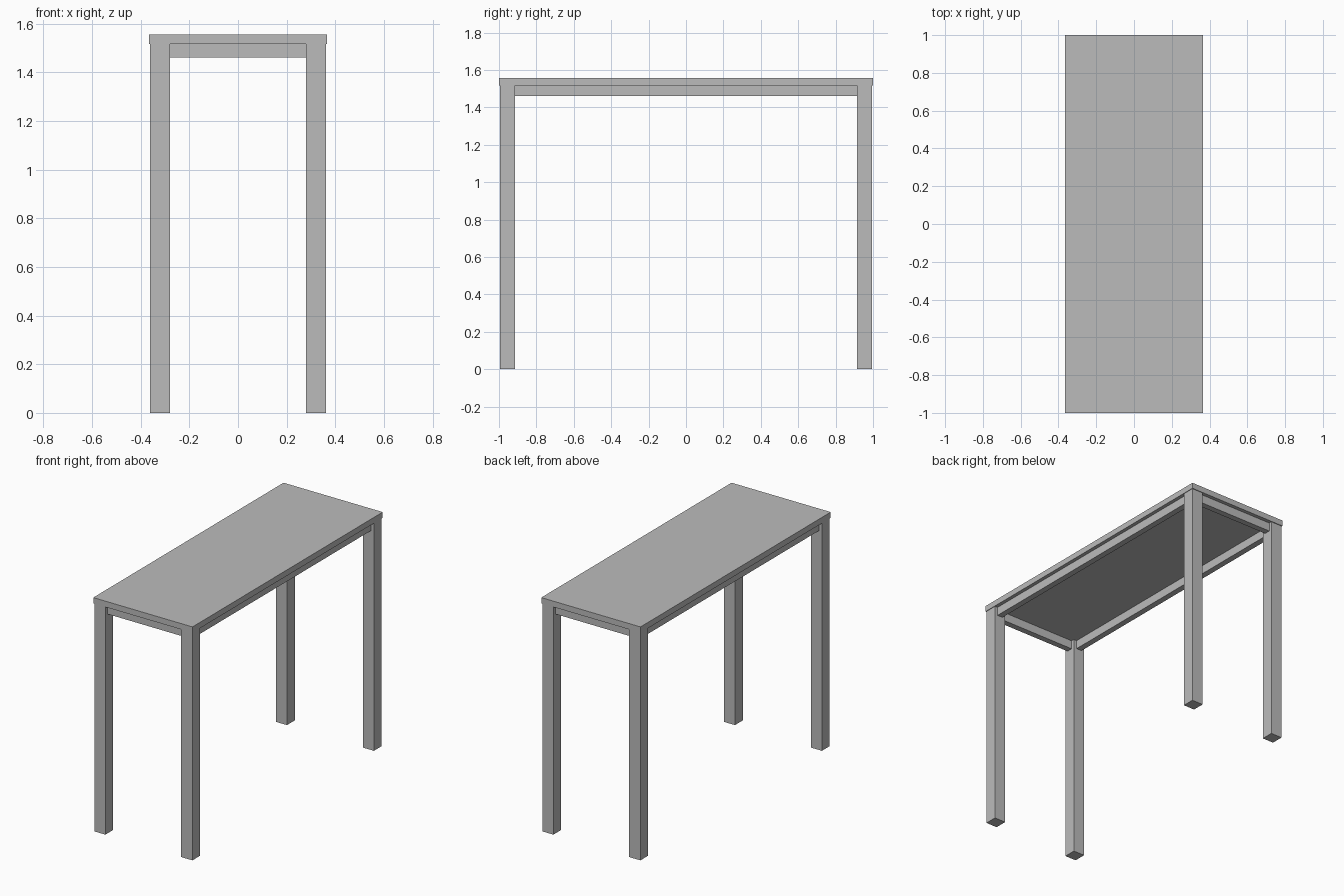
import bpy

default = bpy.data.objects.get("Cube")
if default:
    bpy.data.objects.remove(default, do_unlink=True)

grey = bpy.data.materials.new("plain_grey")
grey.use_nodes = True
colour = (0.5, 0.5, 0.5, 1)
grey.diffuse_color = colour
grey.node_tree.nodes["Principled BSDF"].inputs["Base Color"].default_value = colour


def box(name, low, high):
    """Flat-sided box between two opposite corners."""
    centre = [(a + b) / 2 for a, b in zip(low, high)]
    bpy.ops.mesh.primitive_cube_add(size=1, location=centre)
    obj = bpy.context.object
    obj.name = name
    obj.scale = [b - a for a, b in zip(low, high)]
    bpy.ops.object.transform_apply(location=False, rotation=False, scale=True)
    obj.data.materials.append(grey)
    return obj


TOP_X, TOP_Y = 0.365, 1.0        # half size of the top
LEG_X, LEG_Y = 0.361, 0.995      # outer faces of the legs
LEG = 0.082                      # leg thickness
UNDER, HEIGHT = 1.517, 1.556     # underside and upper face of the top
RAIL_LOW, INSET, RAIL = 1.46, 0.02, 0.04

# Table top
box("table_top", (-TOP_X, -TOP_Y, UNDER), (TOP_X, TOP_Y, HEIGHT))

# Four square legs
for side, sx in (("left", 1), ("right", -1)):
    for end, sy in (("front", -1), ("back", 1)):
        xs = sorted((sx * LEG_X, sx * (LEG_X - LEG)))
        ys = sorted((sy * LEG_Y, sy * (LEG_Y - LEG)))
        box(f"{end}_{side}_leg", (xs[0], ys[0], 0), (xs[1], ys[1], UNDER))

# Rails set back between the legs
inner_x, inner_y = LEG_X - LEG, LEG_Y - LEG
for side, sx in (("left", 1), ("right", -1)):
    xs = sorted((sx * (LEG_X - INSET), sx * (LEG_X - INSET - RAIL)))
    box(f"{side}_rail", (xs[0], -inner_y, RAIL_LOW), (xs[1], inner_y, UNDER))
for end, sy in (("front", -1), ("back", 1)):
    ys = sorted((sy * (LEG_Y - INSET), sy * (LEG_Y - INSET - RAIL)))
    box(f"{end}_rail", (-inner_x, ys[0], RAIL_LOW), (inner_x, ys[1], UNDER))
